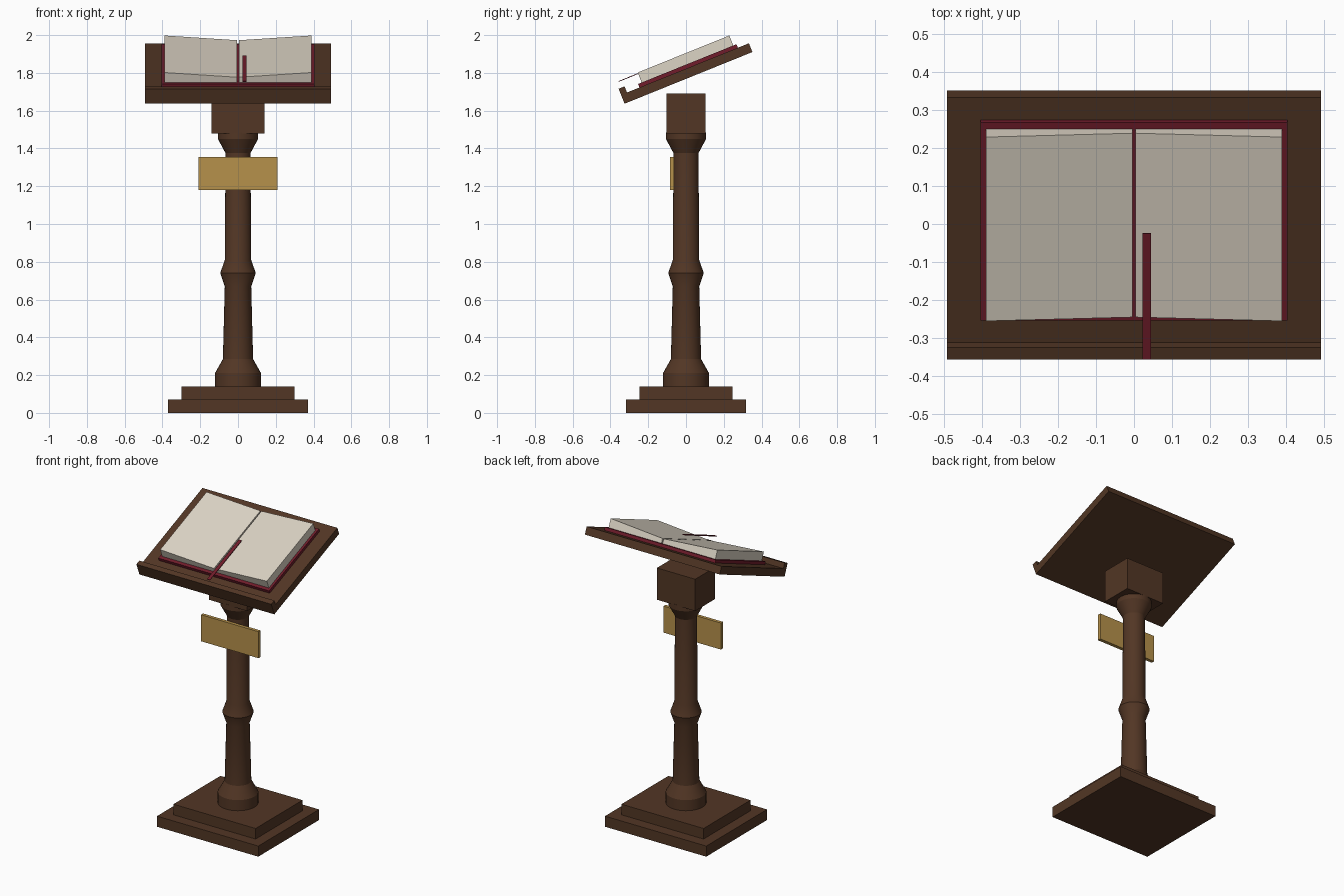
import bpy, bmesh, math
from mathutils import Matrix

if "Cube" in bpy.data.objects:
    bpy.data.objects.remove(bpy.data.objects["Cube"])


def material(name, rgb):
    m = bpy.data.materials.new(name)
    m.diffuse_color = (*rgb, 1.0)
    m.use_nodes = True
    m.node_tree.nodes["Principled BSDF"].inputs["Base Color"].default_value = m.diffuse_color
    return m


WOOD = material("dark_wood", (0.085, 0.037, 0.018))
BRASS = material("brass", (0.47, 0.285, 0.07))
PAPER = material("paper", (0.72, 0.66, 0.56))
RED = material("red_cloth", (0.165, 0.012, 0.024))

# Sloped desk frame: origin at the low bottom edge, y runs up the slope
SLOPE = Matrix.Translation((0, -0.325, 1.637)) @ Matrix.Rotation(math.radians(22), 4, 'X')


def finish(name, bm, mat, matrix=None):
    bmesh.ops.recalc_face_normals(bm, faces=bm.faces)
    me = bpy.data.meshes.new(name)
    bm.to_mesh(me)
    bm.free()
    me.materials.append(mat)
    ob = bpy.data.objects.new(name, me)
    if matrix is not None:
        ob.matrix_world = matrix
    bpy.context.collection.objects.link(ob)
    return ob


def prism(name, profile, y0, y1, mat, matrix=None):
    """Extrude an x-z outline from y0 to y1."""
    bm = bmesh.new()
    a = [bm.verts.new((x, y0, z)) for x, z in profile]
    b = [bm.verts.new((x, y1, z)) for x, z in profile]
    bm.faces.new(a)
    bm.faces.new(b[::-1])
    n = len(a)
    for i in range(n):
        j = (i + 1) % n
        bm.faces.new((a[i], b[i], b[j], a[j]))
    return finish(name, bm, mat, matrix)


def box(name, x0, x1, y0, y1, z0, z1, mat, matrix=None):
    return prism(name, [(x0, z0), (x1, z0), (x1, z1), (x0, z1)], y0, y1, mat, matrix)


def lathe(name, profile, segments, mat):
    bm = bmesh.new()
    rings = []
    for r, z in profile:
        rings.append([bm.verts.new((r * math.cos(2 * math.pi * i / segments),
                                    r * math.sin(2 * math.pi * i / segments), z))
                      for i in range(segments)])
    for lo, hi in zip(rings, rings[1:]):
        for i in range(segments):
            j = (i + 1) % segments
            bm.faces.new((lo[i], lo[j], hi[j], hi[i]))
    bm.faces.new(rings[0][::-1])
    bm.faces.new(rings[-1])
    return finish(name, bm, mat)


# Stepped base
box("base_lower", -0.37, 0.37, -0.317, 0.317, 0, 0.07, WOOD)
box("base_upper", -0.30, 0.30, -0.245, 0.245, 0.07, 0.14, WOOD)

# Turned column
column = lathe("column", [(0.122, 0.14), (0.122, 0.21), (0.08, 0.285), (0.07, 0.67),
                          (0.094, 0.74), (0.07, 0.81), (0.066, 1.375),
                          (0.106, 1.45), (0.106, 1.485)], 32, WOOD)
bpy.context.view_layer.objects.active = column
column.select_set(True)
bpy.ops.object.shade_smooth_by_angle(angle=math.radians(25))

# Head block and front plaque
box("head_block", -0.14, 0.14, -0.104, 0.104, 1.48, 1.69, WOOD)
box("plaque", -0.21, 0.21, -0.086, -0.064, 1.18, 1.355, BRASS)

# Sloped desk with its book stop
box("desk_board", -0.493, 0.493, 0, 0.73, 0, 0.05, WOOD, SLOPE)
box("book_stop", -0.493, 0.493, 0, 0.034, 0.05, 0.085, WOOD, SLOPE)

# Open book: cover, two wedge-shaped page blocks, ribbon
box("book_cover", -0.405, 0.405, 0.105, 0.667, 0.05, 0.07, RED, SLOPE)
for side, s in (("left", -1), ("right", 1)):
    prism("pages_" + side, [(s * 0.004, 0.07), (s * 0.39, 0.07), (s * 0.39, 0.127), (s * 0.004, 0.1)],
          0.126, 0.649, PAPER, SLOPE)
box("ribbon", 0.023, 0.045, 0.015, 0.373, 0.119, 0.123, RED, SLOPE)
